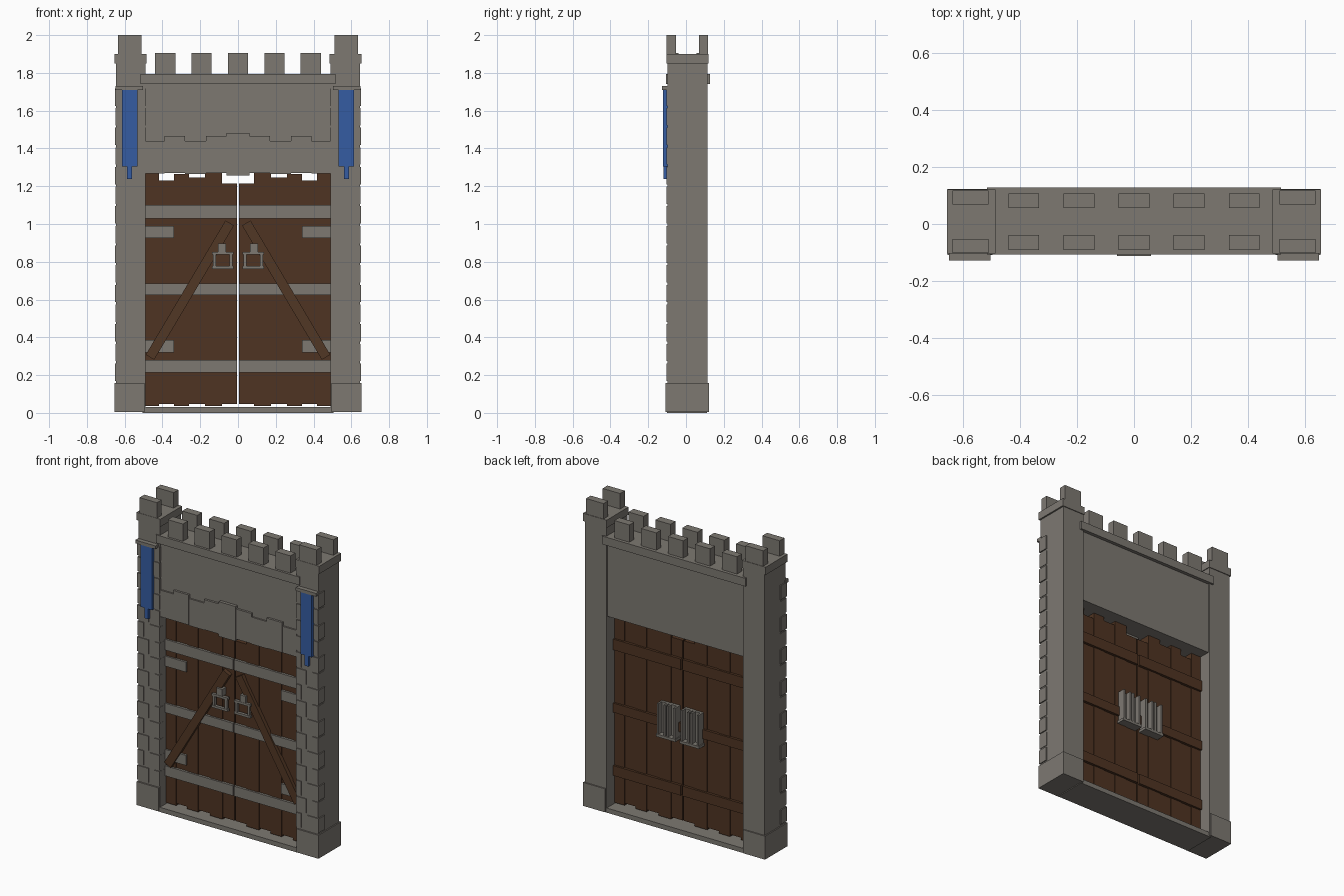
import bpy
import math


def material(name, rgb):
    m = bpy.data.materials.new(name)
    m.diffuse_color = (*rgb, 1)
    return m


STONE = material("grey stone", (0.205, 0.190, 0.167))
WOOD = material("dark wood", (0.078, 0.034, 0.016))
BRACE_WOOD = material("brace wood", (0.083, 0.038, 0.018))
CLOTH = material("blue cloth", (0.036, 0.107, 0.365))


def box(name, x, y, z, mat, tilt=0.0):
    """Box given by its (min, max) range on each axis, tilted about y."""
    bpy.ops.mesh.primitive_cube_add(
        size=1, location=[(a + b) / 2 for a, b in (x, y, z)], rotation=(0, tilt, 0))
    ob = bpy.context.object
    ob.name = name
    ob.scale = [b - a for a, b in (x, y, z)]
    ob.data.materials.append(mat)
    return ob


def pair(name, x, y, z, mat, tilt=0.0):
    """The same box on the left and right side."""
    box(name + "_right", x, y, z, mat, tilt)
    box(name + "_left", (-x[1], -x[0]), y, z, mat, -tilt)


# Towers with foot, cap and two merlons each
pair("tower", (0.49, 0.645), (-0.098, 0.115), (0.01, 1.86), STONE)
pair("tower_foot", (0.495, 0.653), (-0.108, 0.123), (0.005, 0.157), STONE)
pair("tower_cap", (0.485, 0.655), (-0.104, 0.12), (1.85, 1.9), STONE)
pair("tower_merlon_front", (0.51, 0.635), (-0.102, -0.053), (1.89, 2.0), STONE)
pair("tower_merlon_back", (0.51, 0.635), (0.069, 0.117), (1.89, 2.0), STONE)

# Thin corner stones on the tower fronts, alternating long and short
rows = 15
step = (1.73 - 0.17) / rows
for i in range(rows):
    z0 = 0.17 + i * step
    zs = (z0, z0 + step - 0.012)
    long = i % 2 == 0
    pair(f"outer_quoin_{i}", (0.57 if long else 0.605, 0.652 if long else 0.648),
         (-0.104, -0.04), zs, STONE)
    pair(f"inner_quoin_{i}", (0.489, 0.525 if long else 0.56),
         (-0.104, -0.06), zs, STONE)

# Wall above the gate, parapet and its merlons
box("gate_wall", (-0.495, 0.495), (-0.092, 0.105), (1.27, 1.76), STONE)
box("parapet", (-0.515, 0.515), (-0.106, 0.127), (1.74, 1.793), STONE)
for i in range(5):
    cx = (i - 2) * 0.193
    for side, ys in (("front", (-0.091, -0.039)), ("back", (0.056, 0.106))):
        box(f"wall_merlon_{side}_{i}", (cx - 0.054, cx + 0.054), ys, (1.78, 1.905), STONE)

# Lintel stones with a stepped top and a raised keystone
box("keystone", (-0.06, 0.06), (-0.112, -0.03), (1.258, 1.483), STONE)
for x0, x1, z0, z1, y0 in ((0.06, 0.17, 1.27, 1.465, -0.106),
                           (0.17, 0.28, 1.265, 1.44, -0.102),
                           (0.28, 0.39, 1.27, 1.465, -0.106),
                           (0.39, 0.492, 1.268, 1.44, -0.102)):
    pair("lintel_stone", (x0, x1), (y0, -0.03), (z0, z1), STONE)

# Threshold
box("threshold", (-0.505, 0.505), (-0.1, 0.112), (0.0, 0.03), STONE)

# Door planks, with uneven ends
edges = (0.004, 0.085, 0.175, 0.26, 0.339, 0.418, 0.492)
tops = (1.215, 1.272, 1.245, 1.266, 1.23, 1.272)
for i, top in enumerate(tops):
    short = i % 2 == 0
    d = 0.004 if short else 0.0
    pair(f"plank_{i}", (edges[i], edges[i + 1]), (-0.036 + d, 0.033 - d),
         (0.048 if short else 0.036, top), WOOD)

# Iron straps in front, wooden battens behind
for i, (z0, z1) in enumerate(((0.215, 0.28), (0.625, 0.685), (1.03, 1.10))):
    pair(f"strap_{i}", (0.004, 0.49), (-0.048, -0.03), (z0, z1), STONE)
    pair(f"batten_{i}", (0.006, 0.49), (0.025, 0.046), (z0, z1), WOOD)

# Hinge plates
for z0 in (0.32, 0.925):
    pair("hinge_plate", (0.34, 0.49), (-0.046, -0.03), (z0, z0 + 0.065), STONE)

# Diagonal braces rising to the middle
dx, dz = 0.41, 0.69
half = math.hypot(dx, dz) / 2 + 0.012
cx, cz = 0.255, 0.65
pair("brace", (cx - 0.026, cx + 0.026), (-0.058, -0.03), (cz - half, cz + half),
     BRACE_WOOD, -math.atan2(dx, dz))

# Front pull handles: square ring hanging from a small block
pair("handle_block", (0.063, 0.105), (-0.072, -0.03), (0.85, 0.897), STONE)
for z0 in (0.763, 0.838):
    pair("handle_bar", (0.024, 0.138), (-0.074, -0.054), (z0, z0 + 0.015), STONE)
for x0 in (0.03, 0.117):
    pair("handle_post", (x0, x0 + 0.015), (-0.072, -0.055), (0.765, 0.85), STONE)

# Back brackets: plate with upright flanges and a bottom ledge
pair("bracket_plate", (0.02, 0.15), (0.03, 0.05), (0.58, 0.79), STONE)
for x0 in (0.02, 0.068, 0.09, 0.138):
    pair("bracket_flange", (x0, x0 + 0.012), (0.045, 0.085), (0.59, 0.79), STONE)
pair("bracket_ledge", (0.015, 0.155), (0.03, 0.088), (0.575, 0.592), STONE)

# Banners hanging from rods on the towers
pair("banner_rod", (0.503, 0.648), (-0.127, -0.09), (1.71, 1.731), STONE)
pair("banner", (0.533, 0.613), (-0.121, -0.095), (1.305, 1.712), CLOTH)
pair("banner_tail", (0.56, 0.588), (-0.12, -0.1), (1.238, 1.306), CLOTH)
